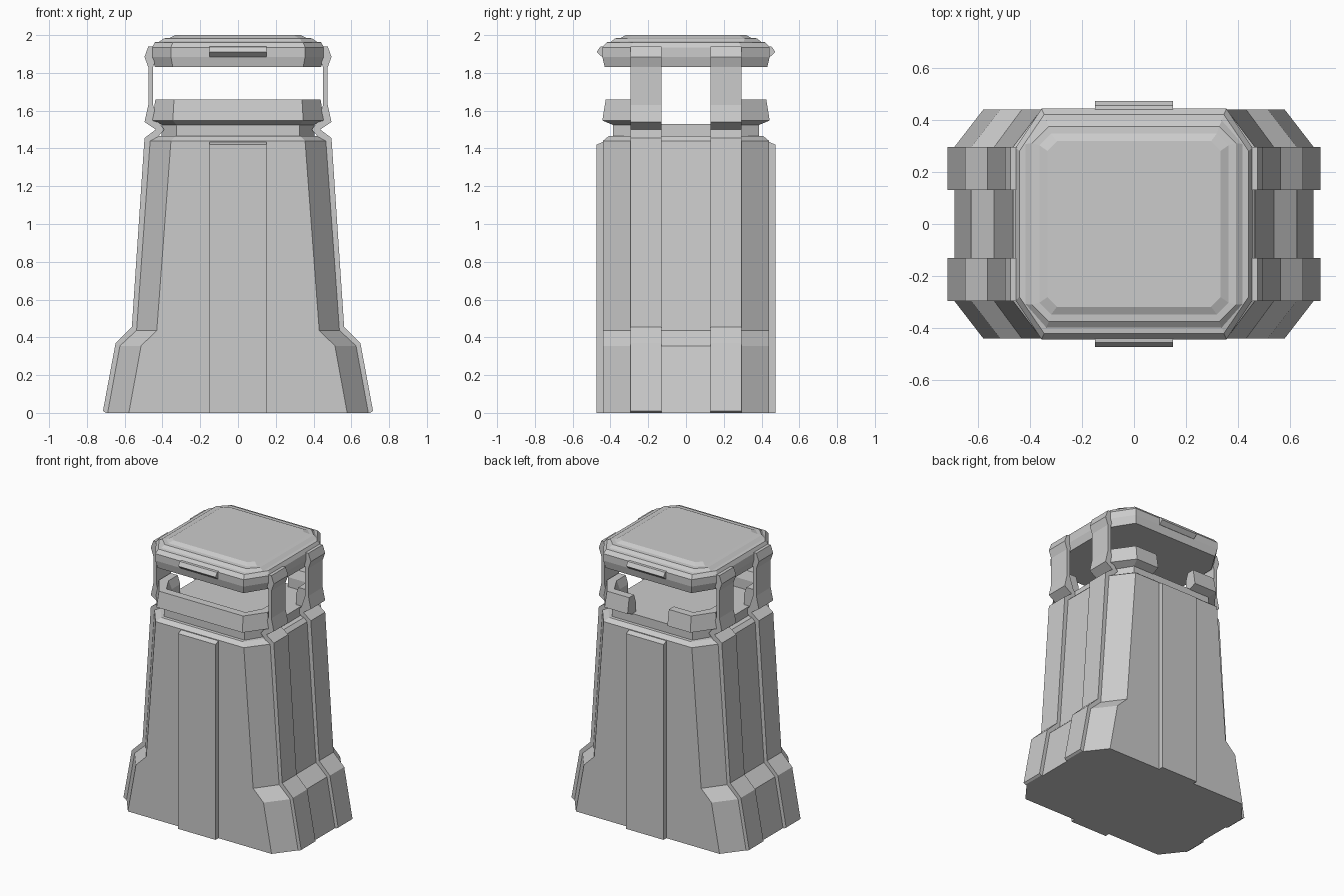
import bpy, bmesh

if "Cube" in bpy.data.objects:
    bpy.data.objects.remove(bpy.data.objects["Cube"])


def make_object(name, verts, faces):
    mesh = bpy.data.meshes.new(name)
    bm = bmesh.new()
    vs = [bm.verts.new(v) for v in verts]
    for f in faces:
        bm.faces.new([vs[i] for i in f])
    bmesh.ops.recalc_face_normals(bm, faces=bm.faces)
    bm.to_mesh(mesh)
    bm.free()
    ob = bpy.data.objects.new(name, mesh)
    bpy.context.collection.objects.link(ob)
    return ob


def skin(name, rings, closed=True):
    """Capped loft through rings of equal point count."""
    n = len(rings[0])
    verts = [p for r in rings for p in r]
    faces = [[k * n + i, k * n + (i + 1) % n, (k + 1) * n + (i + 1) % n, (k + 1) * n + i]
             for k in range(len(rings) - 1) for i in range(n)]
    faces += [list(range(n)), [(len(rings) - 1) * n + i for i in range(n)]]
    return make_object(name, verts, faces)


def octagon(hx, hy, cx, cy, z):
    """Chamfered rectangle at height z."""
    q = [(hx, hy - cy), (hx - cx, hy)]
    return ([(x, y, z) for x, y in q] + [(-x, y, z) for x, y in q[::-1]] +
            [(-x, -y, z) for x, y in q] + [(x, -y, z) for x, y in q[::-1]])


def loft(name, levels):
    return skin(name, [octagon(*lv) for lv in levels])


# Tapered body with flared foot and narrow neck carrying the deck
loft("tower_body", [
    (.69, .44, .112, .145, 0), (.625, .44, .112, .145, .355),
    (.537, .44, .107, .145, .437), (.465, .44, .11, .145, 1.44),
    (.44, .41, .11, .145, 1.465), (.405, .387, .08, .13, 1.466),
    (.405, .387, .08, .13, 1.53)])

# Stepped roof
loft("roof", [
    (.44, .43, .095, .15, 1.83), (.455, .443, .1, .15, 1.885),
    (.455, .443, .1, .15, 1.935), (.44, .42, .095, .14, 1.962),
    (.417, .397, .08, .09, 1.965), (.392, .375, .065, .065, 1.983),
    (.363, .347, .045, .045, 1.985), (.333, .318, .037, .037, 2.0)])

# Side ribs rising into posts: outer and inner x for each height
rib = [(.70, .60, 0), (.715, .60, .01), (.648, .55, .37), (.562, .47, .455),
       (.495, .43, 1.455), (.435, .39, 1.5), (.495, .42, 1.54),
       (.475, .45, 1.63), (.475, .45, 1.83), (.495, .43, 1.885), (.475, .42, 1.94)]
for sx, side in ((1, "right"), (-1, "left")):
    for sy, end in ((1, "back"), (-1, "front")):
        skin(f"post_{end}_{side}", [
            [(sx * o, sy * .13, z), (sx * o, sy * .295, z),
             (sx * i, sy * .295, z), (sx * i, sy * .13, z)] for o, i, z in rib])

# Raised centre panels and roof brows, front and back
panel = [(.40, 0), (.473, 0), (.473, 1.42), (.44, 1.435), (.40, 1.435)]
brow = [(.40, 1.885), (.445, 1.885), (.473, 1.91), (.455, 1.938), (.40, 1.945)]
for s, end in ((-1, "front"), (1, "back")):
    for part, prof in (("panel", panel), ("brow", brow)):
        skin(f"{part}_{end}", [[(x, s * y, z) for y, z in prof] for x in (-.15, .15)])

# Parapet: cross-section (inset, z) swept round the deck edge
section = [(.055, 1.525), (0, 1.548), (.018, 1.66), (.075, 1.66), (.095, 1.60), (.095, 1.525)]


def half_path(end_x):
    """Section rings from the side opening round one corner (+x, +y)."""
    hx, hy = .455, .443
    stations = [lambda d: (hx - d, .15), lambda d: (hx - d, hy - .15 - .5 * d),
                lambda d: (hx - .11 - .35 * d, hy - d), lambda d: (end_x, hy - d)]
    return [[(*st(d), z) for d, z in section] for st in stations]


def flip(rings, sx, sy):
    return [[(sx * x, sy * y, z) for x, y, z in r] for r in rings]


front = half_path(0)
skin("parapet_front", flip(front, 1, -1)[:-1] + flip(front, -1, -1)[:-1][::-1])
for sx, side in ((1, "right"), (-1, "left")):
    skin(f"parapet_back_{side}", flip(half_path(.16), sx, 1))
